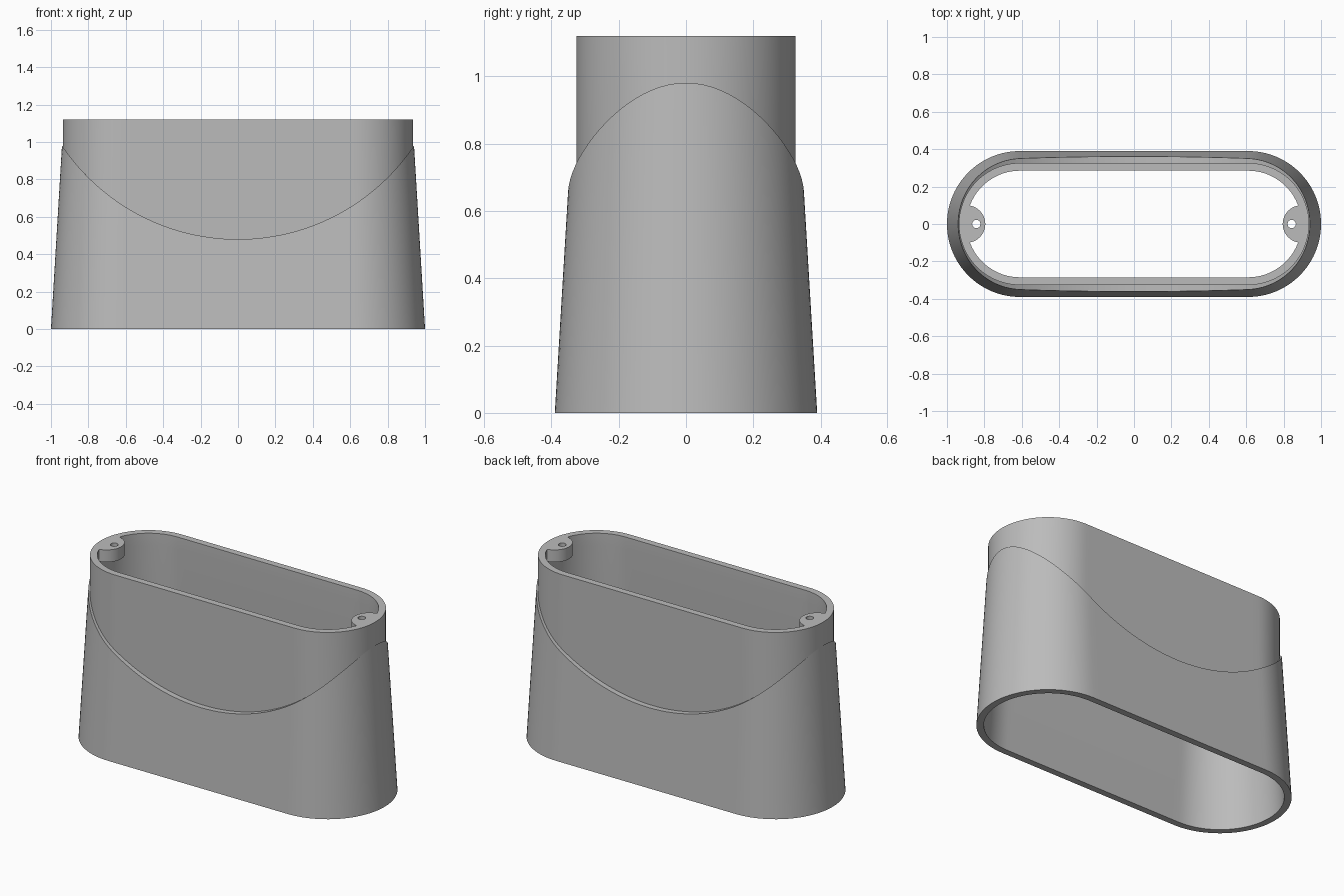
import bpy, bmesh
from math import cos, sin, pi, sqrt, radians

cube = bpy.data.objects.get("Cube")
if cube:
    bpy.data.objects.remove(cube)

HEIGHT = 1.12      # overall height
HALF = 0.61        # half length of the straight sides
BASE_R = 0.39      # end radius of the sleeve at the base
DRAFT = 0.06       # inward lean of the sleeve per unit height
NECK_R = 0.326     # end radius of the upright neck
LIP_R = 0.285      # end radius of the opening at the top
ARC_N, SIDE_N = 40, 32

grey = bpy.data.materials.new("light_grey")
grey.use_nodes = True
colour = (0.5, 0.5, 0.5, 1)
grey.diffuse_color = colour
grey.node_tree.nodes["Principled BSDF"].inputs["Base Color"].default_value = colour


def slots():
    """Centre offset and outward direction of each point round the oval."""
    out = []
    for s in (1, -1):
        for i in range(ARC_N + 1):
            a = s * pi / 2 * (2 * i / ARC_N - 1) if s > 0 else pi / 2 + pi * i / ARC_N
            out.append((s * HALF, cos(a), sin(a)))
        for i in range(1, SIDE_N):
            out.append((s * HALF * (1 - 2 * i / SIDE_N), 0, s))
    return out


def flat_ring(r, z):
    return [(c + r * dx, r * dy, z) for c, dx, dy in slots()]


def scoop(x):
    """Circular dip of the sleeve's upper edge."""
    radius, low = 1.134, 0.48
    return low + radius - sqrt(radius ** 2 - x ** 2)


def scooped_ring(radius_at):
    ring = []
    for c, dx, dy in slots():
        z = 0.7
        for _ in range(20):
            r = radius_at(z)
            z = scoop(c + r * dx)
        ring.append((c + r * dx, r * dy, z))
    return ring


def loft(name, rings):
    """Closed skin through a loop of rings."""
    bm = bmesh.new()
    loops = [[bm.verts.new(p) for p in ring] for ring in rings]
    n = len(loops[0])
    for a, b in zip(loops, loops[1:] + loops[:1]):
        for i in range(n):
            j = (i + 1) % n
            bm.faces.new((a[i], a[j], b[j], b[i]))
    bmesh.ops.recalc_face_normals(bm, faces=bm.faces)
    mesh = bpy.data.meshes.new(name)
    bm.to_mesh(mesh)
    bm.free()
    mesh.materials.append(grey)
    obj = bpy.data.objects.new(name, mesh)
    bpy.context.collection.objects.link(obj)
    bpy.ops.object.select_all(action='DESELECT')
    obj.select_set(True)
    bpy.context.view_layer.objects.active = obj
    bpy.ops.object.shade_smooth_by_angle(angle=radians(30))
    return obj


# Leaning sleeve, scooped ledge, upright neck and hollow inside
loft("sleeve_and_neck", [
    flat_ring(BASE_R, 0),
    scooped_ring(lambda z: BASE_R - DRAFT * z),
    scooped_ring(lambda z: NECK_R),
    flat_ring(NECK_R, HEIGHT),
    flat_ring(LIP_R, HEIGHT),
    flat_ring(LIP_R, HEIGHT - 0.075),
    flat_ring(BASE_R - 0.04, 0),
])


def screw_boss(name, side):
    """Rounded lug with a hole, trimmed to sit just inside the wall."""
    def outline(z):
        pts = []
        for i in range(64):
            a = 2 * pi * i / 64
            y = 0.1 * sin(a)
            wall = HALF + sqrt((LIP_R + 0.004) ** 2 - y * y)
            pts.append((side * min(0.895 + 0.1 * cos(a), wall), y, z))
        return pts

    def hole(z):
        angles = [2 * pi * i / 64 for i in range(64)]
        return [(side * (0.843 + 0.022 * cos(a)), 0.022 * sin(a), z) for a in angles]

    low = HEIGHT - 0.075
    loft(name, [outline(low), outline(HEIGHT), hole(HEIGHT), hole(low)])


screw_boss("left_screw_boss", 1)
screw_boss("right_screw_boss", -1)
